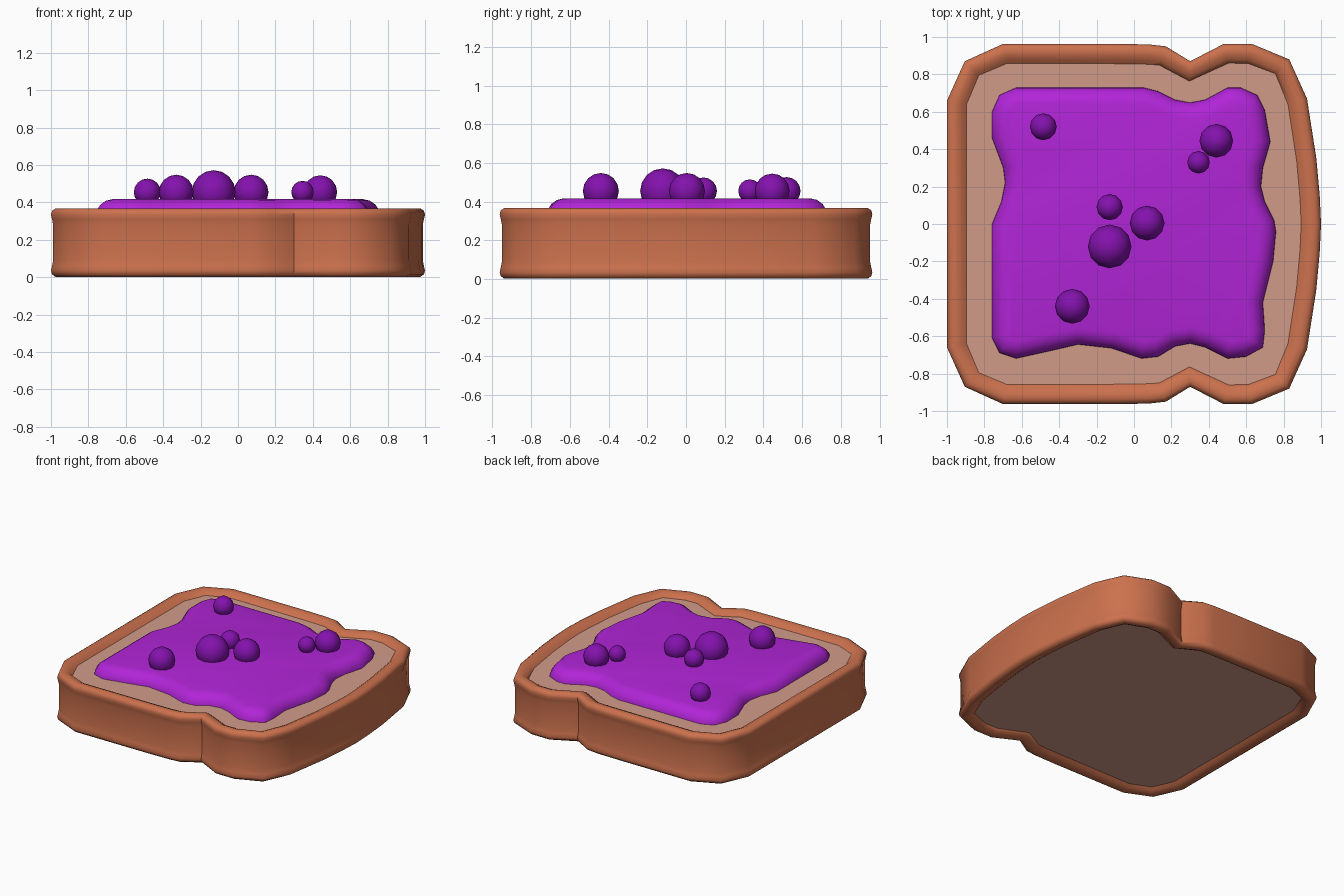
import bpy, bmesh, math
from mathutils import Vector

if "Cube" in bpy.data.objects:
    bpy.data.objects.remove(bpy.data.objects["Cube"])


def material(name, rgb):
    m = bpy.data.materials.new(name)
    m.diffuse_color = (*rgb, 1)
    m.use_nodes = True
    m.node_tree.nodes["Principled BSDF"].inputs["Base Color"].default_value = m.diffuse_color
    return m


CRUST = material("crust brown", (0.60, 0.165, 0.075))
CRUMB = material("pale crumb", (0.64, 0.33, 0.25))
JAM = material("purple jam", (0.44, 0.018, 0.68))
BERRY = material("dark berry", (0.23, 0.006, 0.42))


def finish(bm, name, mat, angle=50):
    bmesh.ops.recalc_face_normals(bm, faces=bm.faces)
    mesh = bpy.data.meshes.new(name)
    bm.to_mesh(mesh)
    bm.free()
    mesh.materials.append(mat)
    ob = bpy.data.objects.new(name, mesh)
    bpy.context.collection.objects.link(ob)
    bpy.ops.object.select_all(action='DESELECT')
    ob.select_set(True)
    bpy.context.view_layer.objects.active = ob
    bpy.ops.object.shade_smooth_by_angle(angle=math.radians(angle))
    return ob


def inset(outline, d):
    """Move each point of a clockwise outline inwards by d."""
    pts = [Vector(p) for p in outline]
    result = []
    for i, p in enumerate(pts):
        a = (p - pts[i - 1]).normalized()
        b = (pts[(i + 1) % len(pts)] - p).normalized()
        t = (a + b).normalized()
        result.append(p + d * Vector((t.y, -t.x)))
    return result


def loft(name, outline, profile, mat, caps=False, closed=False):
    """Stack inset copies of an outline; profile is (inset, z) pairs."""
    bm = bmesh.new()
    loops = [[bm.verts.new((p.x, p.y, z)) for p in inset(outline, d)] for d, z in profile]
    pairs = list(zip(loops, loops[1:]))
    if closed:
        pairs.append((loops[-1], loops[0]))
    n = len(outline)
    for lo, hi in pairs:
        for i in range(n):
            j = (i + 1) % n
            bm.faces.new((lo[i], lo[j], hi[j], hi[i]))
    if caps:
        bm.faces.new(loops[0])
        bm.faces.new(loops[-1])
    return finish(bm, name, mat)


# Slice outline: back half, mirrored to the front
half = [(-1, 0.66), (-0.905, 0.87), (-0.70, 0.963), (-0.10, 0.963), (0.08, 0.96),
        (0.17, 0.95), (0.30, 0.87), (0.48, 0.963), (0.63, 0.963), (0.83, 0.88),
        (0.925, 0.67), (0.975, 0.35), (0.993, 0.15)]
slice_outline = half + [(1, 0)] + [(x, -y) for x, y in reversed(half)]

# Crust: rounded rims at top and bottom with a slightly hollow wall
upper = [(0.11, 0.335), (0.085, 0.355), (0.055, 0.368), (0.025, 0.368), (0.006, 0.355),
         (0.0, 0.335), (0.006, 0.31), (0.012, 0.28)]
lower = [(d, 0.37 - z) for d, z in reversed(upper)]
loft("crust", slice_outline, upper + lower, CRUST, closed=True)

# Crumb slab filling the crust
loft("crumb", slice_outline, [(0.105, 0.032), (0.105, 0.338)], CRUMB, caps=True)

# Jam puddle with wavy edge
jam_outline = [(-0.76, 0.60), (-0.72, 0.69), (-0.63, 0.73), (0.05, 0.73), (0.13, 0.71),
               (0.22, 0.665), (0.30, 0.65), (0.38, 0.665), (0.50, 0.73), (0.57, 0.73),
               (0.66, 0.69), (0.70, 0.61), (0.73, 0.44), (0.69, 0.30), (0.68, 0.20),
               (0.70, 0.12), (0.75, 0.02), (0.76, -0.04), (0.745, -0.20), (0.69, -0.42),
               (0.70, -0.57), (0.69, -0.66), (0.60, -0.71), (0.50, -0.72), (0.38, -0.66),
               (0.30, -0.64), (0.22, -0.655), (0.13, -0.71), (0.04, -0.72), (-0.12, -0.665),
               (-0.30, -0.645), (-0.45, -0.68), (-0.63, -0.72), (-0.72, -0.69),
               (-0.76, -0.61), (-0.76, 0.0), (-0.71, 0.12), (-0.69, 0.22), (-0.70, 0.30),
               (-0.76, 0.46)]
loft("jam", jam_outline, [(0, 0.33), (0.003, 0.355), (0.025, 0.388), (0.055, 0.409),
                          (0.09, 0.417)], JAM, caps=True)

# Berries half sunk in the jam: x, y, radius
berries = [(-0.13, -0.12, 0.117), (0.07, 0.005, 0.093), (-0.13, 0.09, 0.07),
           (-0.33, -0.44, 0.093), (-0.485, 0.52, 0.072), (0.44, 0.445, 0.09),
           (0.345, 0.33, 0.06)]
for i, (x, y, r) in enumerate(berries, 1):
    bm = bmesh.new()
    bmesh.ops.create_uvsphere(bm, u_segments=12, v_segments=8, radius=r)
    bmesh.ops.translate(bm, verts=bm.verts, vec=(x, y, 0.455))
    finish(bm, f"berry_{i}", BERRY)
